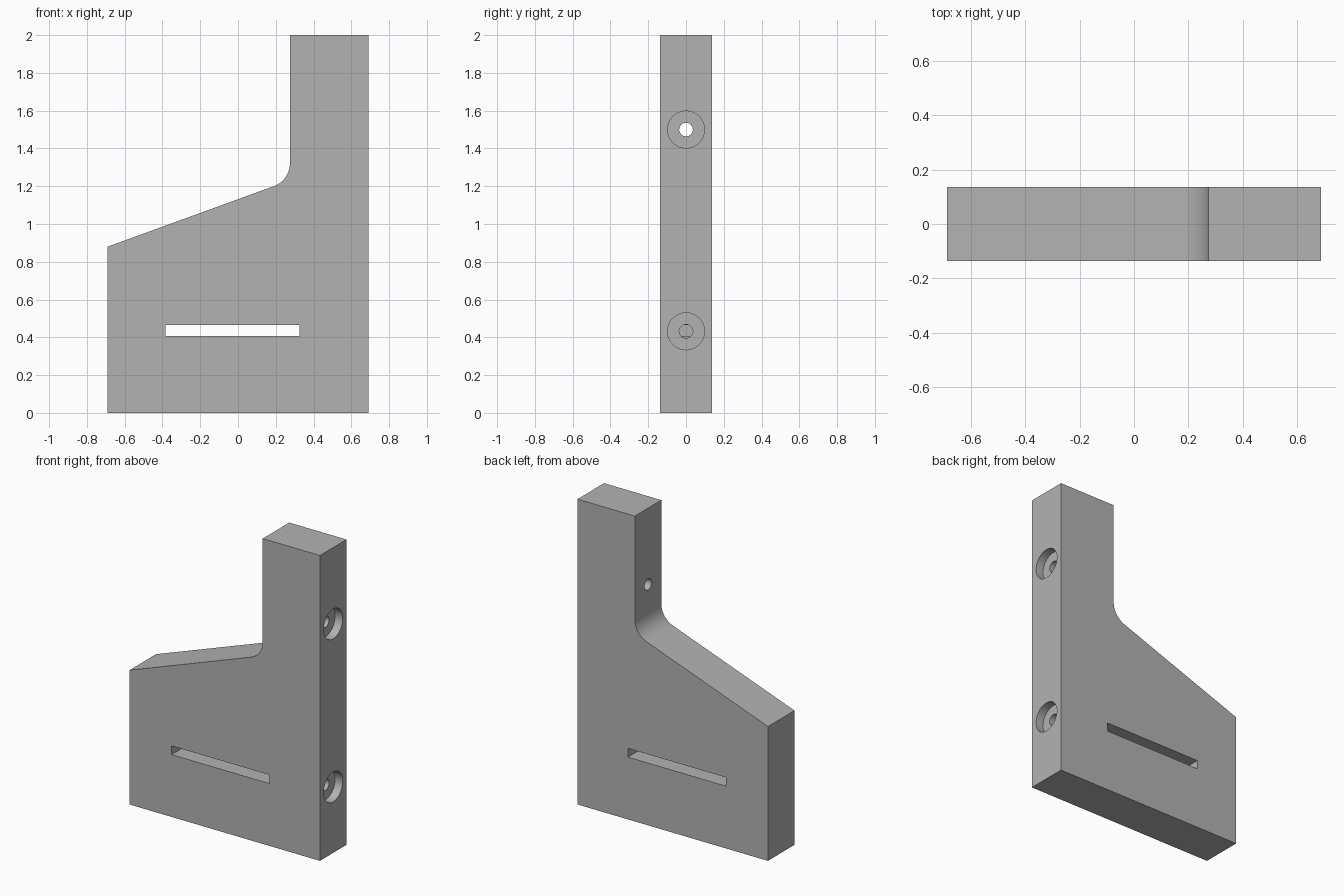
import bpy
import bmesh
from math import sin, cos, tan, radians
from mathutils import Matrix, Vector

cube = bpy.data.objects.get("Cube")
if cube:
    bpy.data.objects.remove(cube)

HALF_W, HALF_D = 0.69, 0.137
NECK_X, SLOPE, FILLET = 0.275, radians(20), 0.13

grey = bpy.data.materials.new("plain grey")
grey.use_nodes = True
grey.diffuse_color = (0.45, 0.45, 0.45, 1)
grey.node_tree.nodes["Principled BSDF"].inputs["Base Color"].default_value = grey.diffuse_color


def finish(bm, name):
    bmesh.ops.recalc_face_normals(bm, faces=bm.faces)
    mesh = bpy.data.meshes.new(name)
    bm.to_mesh(mesh)
    bm.free()
    mesh.materials.append(grey)
    obj = bpy.data.objects.new(name, mesh)
    bpy.context.collection.objects.link(obj)
    return obj


def extrude_profile(points, half_depth, name):
    bm = bmesh.new()
    face = bm.faces.new([bm.verts.new((x, -half_depth, z)) for x, z in points])
    new = bmesh.ops.extrude_face_region(bm, geom=[face])["geom"]
    verts = [v for v in new if isinstance(v, bmesh.types.BMVert)]
    bmesh.ops.translate(bm, verts=verts, vec=(0, 2 * half_depth, 0))
    return finish(bm, name)


def x_cylinder(x0, x1, z, radius, name):
    bm = bmesh.new()
    place = Matrix.Translation(((x0 + x1) / 2, 0, z)) @ Matrix.Rotation(radians(90), 4, 'Y')
    bmesh.ops.create_cone(bm, cap_ends=True, segments=48, radius1=radius, radius2=radius,
                          depth=x1 - x0, matrix=place)
    return finish(bm, name)


# Bracket body: tall upright, filleted into a sloping shoulder
left_z = 0.88
corner_z = left_z + (NECK_X + HALF_W) * tan(SLOPE)
centre = Vector((NECK_X - FILLET, corner_z + FILLET * tan(radians(45) - SLOPE / 2)))
sweep = radians(90) - SLOPE
arc = [(centre.x + FILLET * cos(a), centre.y + FILLET * sin(a))
       for a in (-sweep * i / 16 for i in range(17))]
profile = [(-HALF_W, 0), (HALF_W, 0), (HALF_W, 2), (NECK_X, 2)] + arc + [(-HALF_W, left_z)]
body = extrude_profile(profile, HALF_D, "bracket_body")

# Cutters: through slot, and two counterbored screw holes
cutters = [extrude_profile([(-0.385, 0.408), (0.325, 0.408), (0.325, 0.465), (-0.385, 0.465)],
                           0.3, "slot_cutter")]
for label, z, end in (("upper", 1.5, 0.1), ("lower", 0.432, 0.31)):
    cutters.append(x_cylinder(HALF_W - 0.055, 0.8, z, 0.098, label + "_counterbore_cutter"))
    cutters.append(x_cylinder(end, 0.75, z, 0.036, label + "_hole_cutter"))

for cutter in cutters:
    cutter.hide_render = True
    mod = body.modifiers.new(cutter.name, 'BOOLEAN')
    mod.operation = 'DIFFERENCE'
    mod.solver = 'EXACT'
    mod.object = cutter

# Bake the cuts and drop the cutters
bpy.context.view_layer.update()
baked = bpy.data.meshes.new_from_object(body.evaluated_get(bpy.context.evaluated_depsgraph_get()))
body.modifiers.clear()
body.data = baked
baked.materials.clear()
baked.materials.append(grey)
for poly in baked.polygons:
    poly.material_index = 0
for cutter in cutters:
    bpy.data.objects.remove(cutter)

# Smooth the round surfaces, keep the edges sharp
bpy.ops.object.select_all(action='DESELECT')
body.select_set(True)
bpy.context.view_layer.objects.active = body
bpy.ops.object.shade_smooth_by_angle(angle=radians(15))
